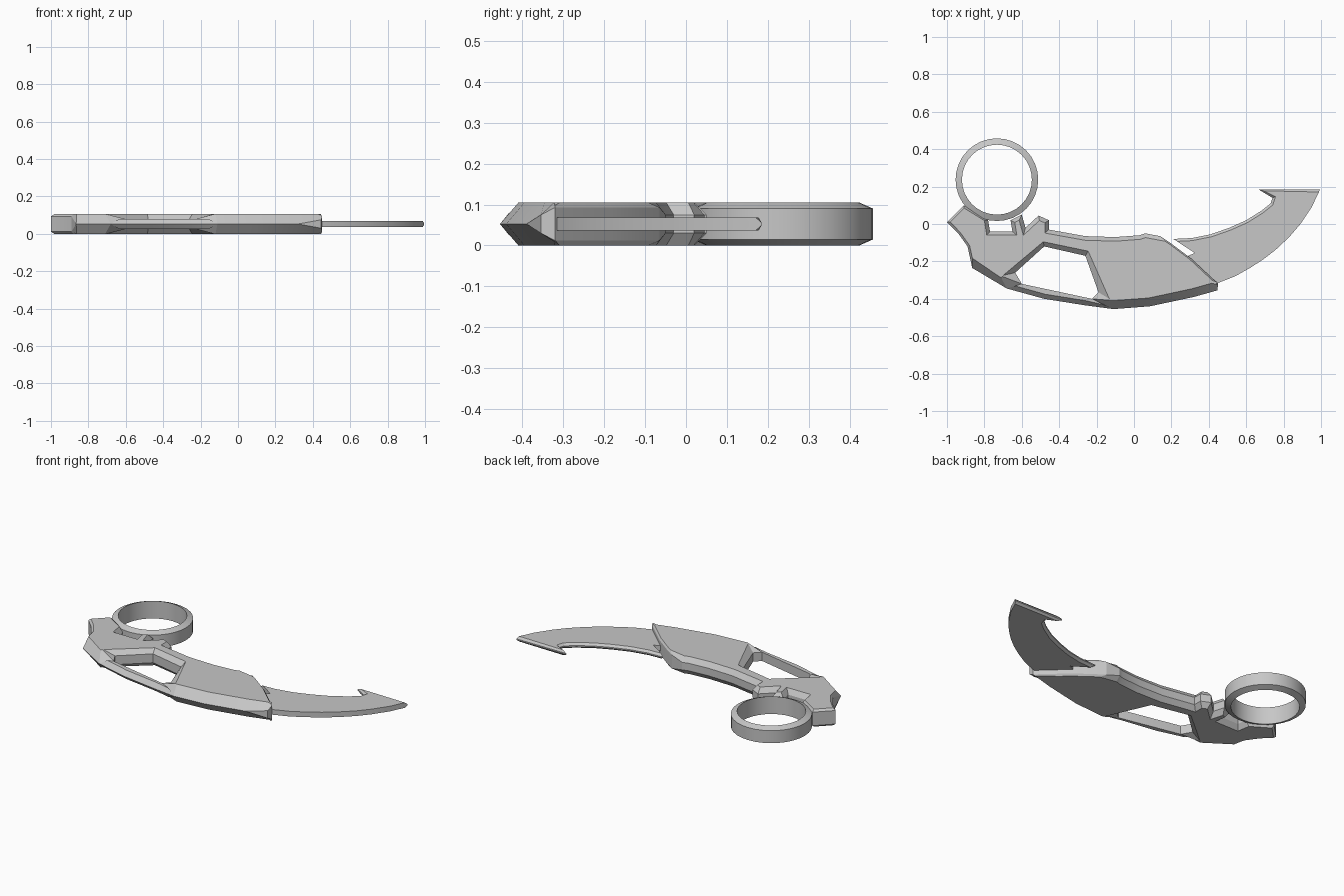
import bpy, bmesh, math
from mathutils import Vector

if "Cube" in bpy.data.objects:
    bpy.data.objects.remove(bpy.data.objects["Cube"])

THICK = 0.105
MID = THICK / 2
DIP = 0.026

steel = bpy.data.materials.new("grey_steel")
steel.use_nodes = True
GREY = (0.57, 0.57, 0.57, 1)
steel.diffuse_color = GREY
steel.node_tree.nodes["Principled BSDF"].inputs["Base Color"].default_value = GREY


def loft(name, rings, closed=False):
    """Skin a rising stack of clockwise point rings; cap the ends or close the loop."""
    bm = bmesh.new()
    loops = [[bm.verts.new(p) for p in ring] for ring in rings]
    pairs = list(zip(loops, loops[1:]))
    if closed:
        pairs.append((loops[-1], loops[0]))
    else:
        bm.faces.new(loops[0])
        bm.faces.new(loops[-1][::-1])
    for a, b in pairs:
        for i in range(len(a)):
            j = (i + 1) % len(a)
            bm.faces.new((a[i], b[i], b[j], a[j]))
    bmesh.ops.remove_doubles(bm, verts=bm.verts, dist=0.0001)
    # Triangles keep the concave caps and the twisted chamfers clean
    bmesh.ops.triangulate(bm, faces=[f for f in bm.faces if len(f.verts) > 4])
    mesh = bpy.data.meshes.new(name)
    bm.to_mesh(mesh)
    bm.free()
    mesh.materials.append(steel)
    obj = bpy.data.objects.new(name, mesh)
    bpy.context.collection.objects.link(obj)
    return obj


def inset(points, widths):
    """Move each clockwise edge inwards by its own width and intersect neighbours."""
    pts = [Vector(p) for p in points]
    result = []
    for i, p in enumerate(pts):
        d0 = (p - pts[i - 1]).normalized()
        d1 = (pts[(i + 1) % len(pts)] - p).normalized()
        n0, n1 = Vector((d0.y, -d0.x)), Vector((d1.y, -d1.x))
        w0, w1 = widths[i - 1], widths[i]
        cross = n0.x * n1.y - n0.y * n1.x
        if abs(cross) < 0.2:
            move = (n0 + n1).normalized() * (w0 + w1) / 2
        else:
            move = Vector((w0 * n1.y - w1 * n0.y, w1 * n0.x - w0 * n1.x)) / cross
        limit = 2 * max(w0, w1)
        if move.length > limit:
            move *= limit / move.length
        result.append(p + move)
    return result


def at(points, heights):
    return [(p[0], p[1], z) for p, z in zip(points, heights)]


def plate(name, points, inner, drops, low, high):
    """Plate whose faces slope from the inner outline down to the full outline."""
    n = len(points)
    return loft(name, [at(inner, [low] * n), at(points, [low + d for d in drops]),
                       at(points, [high - d for d in drops]), at(inner, [high] * n)])


# Handle outline, clockwise from the rear prong and round the window
rear = [(-0.89, -0.12), (-0.94, -0.05), (-1, 0.01), (-0.91, 0.1)]
ring_notch = [(-0.78, 0.02), (-0.77, -0.04), (-0.65, -0.04), (-0.66, 0.02)]
spine = [(-0.6, 0.05), (-0.58, -0.02), (-0.51, 0.045), (-0.455, 0.02),
         (-0.455, -0.03), (-0.26, -0.065), (-0.1, -0.07), (0.03, -0.06), (0.06, -0.05)]
nose = [(0.14, -0.065), (0.2, -0.105), (0.3, -0.18), (0.45, -0.32)]
front_belly = [(0.445, -0.355), (0.32, -0.39), (0.085, -0.44)]
window = [(-0.11, -0.455), (-0.225, -0.4), (-0.19, -0.365), (-0.26, -0.17),
          (-0.48, -0.12), (-0.635, -0.26), (-0.6, -0.32), (-0.68, -0.345)]
rear_belly = [(-0.865, -0.235)]
outline, widths, drops = [], [], []
for part, width, drop in ((rear, 0.012, 0.012), (ring_notch, 0.02, 0.03),
                          (spine, 0.022, 0.03), (nose, 0.008, 0.012),
                          (front_belly, 0.045, MID), (window, 0.045, DIP),
                          (rear_belly, 0.012, MID)):
    outline += part
    widths += [width] * len(part)
    drops += [drop] * len(part)
drops[outline.index(front_belly[0])] = 0.03
for corner in (window[0], window[-1]):
    drops[outline.index(corner)] = MID

# The window slopes up to a wider rim on each face
rim = [(-0.12, -0.41), (-0.128, -0.408), (-0.132, -0.4), (-0.245, -0.145),
       (-0.485, -0.095), (-0.7, -0.275), (-0.705, -0.28), (-0.71, -0.288)]
inner = inset(outline, widths)
start = outline.index(window[0])
inner[start:start + len(rim)] = rim
handle = plate("handle", outline, inner, drops, 0, THICK)

# Thinner bar below the window
bar = [window[6], window[1], window[0], (-0.26, -0.435), (-0.48, -0.4), window[7]]
bar_widths = [0, 0, 0.025, 0.025, 0.025, 0]
bar_drops = [0, 0] + [MID - DIP] * 4
belly_bar = plate("belly_bar", bar, inset(bar, bar_widths), bar_drops, DIP, THICK - DIP)

# Finger ring with sloping rims
SEGMENTS = 32
section = [(0.187, 0), (0.221, 0.015), (0.221, THICK - 0.015), (0.187, THICK)]
angles = [-math.tau * i / SEGMENTS for i in range(SEGMENTS)]
ring = loft("finger_ring", [[(-0.733 + r * math.cos(a), 0.237 + r * math.sin(a), z)
                             for a in angles] for r, z in section], closed=True)

# Blade: curved plate sharpened along its inner edge and hook
back = [(0.2, -0.25), (0.29, -0.17), (0.325, -0.155)]
edge = [(0.21, -0.08), (0.31, -0.075), (0.41, -0.055), (0.51, -0.02), (0.6, 0.02),
        (0.68, 0.07), (0.73, 0.11), (0.74, 0.14), (0.665, 0.185)]
outer = [(0.995, 0.185), (0.95, 0.09), (0.89, 0), (0.83, -0.07), (0.755, -0.14),
         (0.69, -0.19), (0.62, -0.235), (0.54, -0.28), (0.45, -0.315), (0.3, -0.32)]
profile = back + edge + outer
grind = [0.014 if p in edge else 0 for p in profile]
thin = [0.012 if p in edge or p == outer[0] else 0 for p in profile]
blade = plate("blade", profile, inset(profile, grind), thin, 0.037, 0.068)

# Crisp facets on the flat parts, rounded shading on the ring
for obj in (handle, belly_bar, ring, blade):
    bpy.ops.object.select_all(action='DESELECT')
    obj.select_set(True)
    bpy.context.view_layer.objects.active = obj
    bpy.ops.object.shade_smooth_by_angle(angle=math.radians(15))
